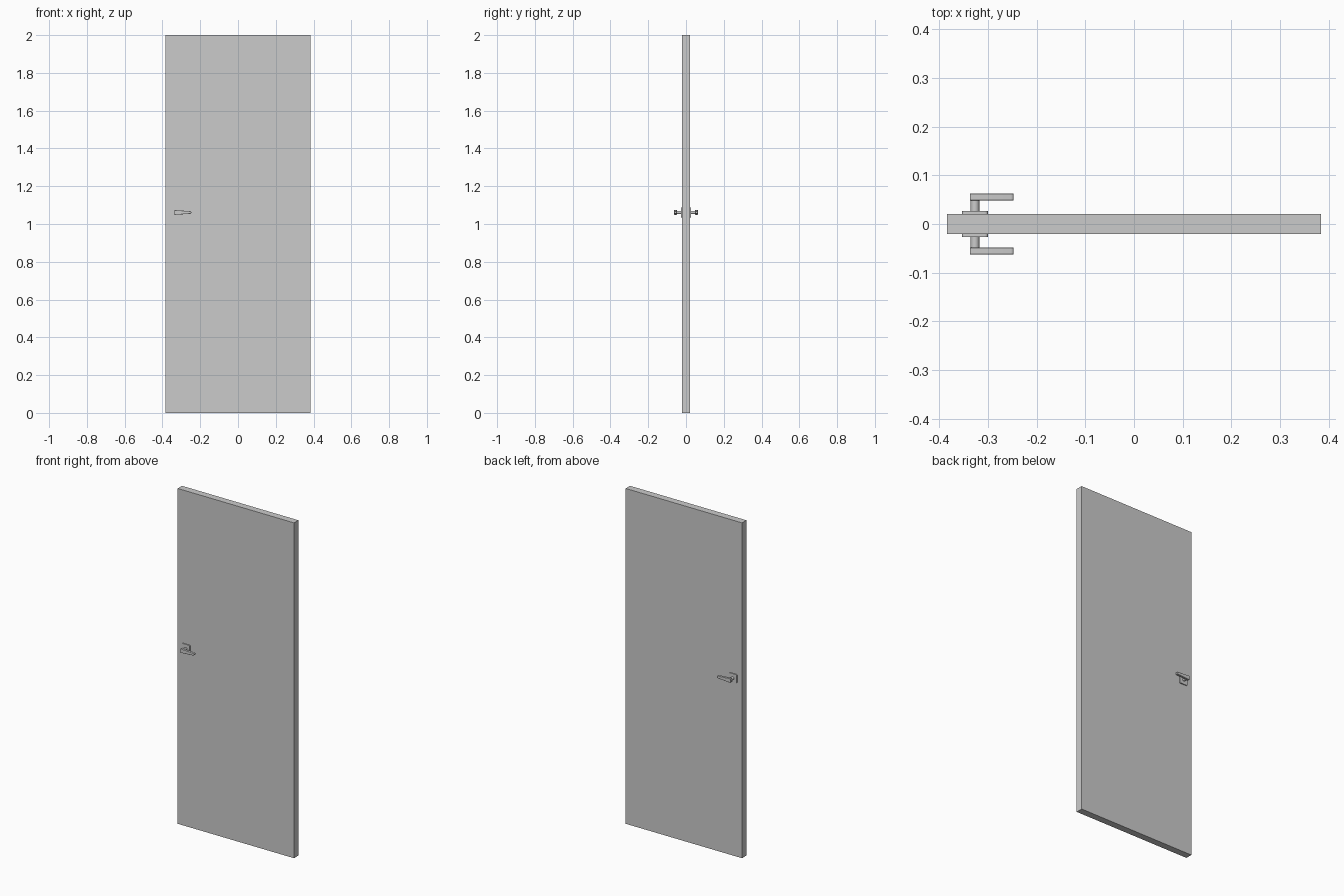
import bpy, bmesh, math
from mathutils import Vector

if "Cube" in bpy.data.objects:
    bpy.data.objects.remove(bpy.data.objects["Cube"])

HX, HZ = -0.3265, 1.061  # handle axis


def prism(name, pts, y0, y1, bevel=0.0):
    """Extrude an x-z outline from y0 to y1."""
    bm = bmesh.new()
    face = bm.faces.new([bm.verts.new((x, y0, z)) for x, z in pts])
    ext = bmesh.ops.extrude_face_region(bm, geom=[face])
    verts = [v for v in ext["geom"] if isinstance(v, bmesh.types.BMVert)]
    bmesh.ops.translate(bm, verts=verts, vec=(0, y1 - y0, 0))
    bmesh.ops.recalc_face_normals(bm, faces=bm.faces)
    me = bpy.data.meshes.new(name)
    bm.to_mesh(me)
    bm.free()
    ob = bpy.data.objects.new(name, me)
    bpy.context.collection.objects.link(ob)
    if bevel:
        m = ob.modifiers.new("bevel", "BEVEL")
        m.width, m.segments = bevel, 2
        m.limit_method, m.angle_limit = "ANGLE", math.radians(40)
    return ob


def rounded(corners, steps=5):
    """Round (x, z, radius) corners given counter-clockwise."""
    out = []
    n = len(corners)
    for i, (x, z, r) in enumerate(corners):
        p = Vector((x, z))
        a = p + (Vector(corners[i - 1][:2]) - p).normalized() * r
        b = p + (Vector(corners[(i + 1) % n][:2]) - p).normalized() * r
        for k in range(steps + 1):
            t = k / steps
            q = a * (1 - t) ** 2 + p * 2 * t * (1 - t) + b * t ** 2
            out.append((q.x, q.y))
    return out


def smooth(ob):
    bpy.ops.object.select_all(action="DESELECT")
    bpy.context.view_layer.objects.active = ob
    ob.select_set(True)
    bpy.ops.object.shade_smooth_by_angle(angle=math.radians(35))


# Door slab
prism("door_panel", [(-0.384, 0), (0.384, 0), (0.384, 2), (-0.384, 2)], -0.0205, 0.0205)

# Outlines of the handle parts
s, r = 0.0265, 0.007
plate = rounded([(HX - s, HZ - s, r), (HX + s, HZ - s, r),
                 (HX + s, HZ + s, r), (HX - s, HZ + s, r)])
stem = [(HX + 0.0088 * math.cos(a), HZ + 0.0088 * math.sin(a))
        for a in (2 * math.pi * i / 24 for i in range(24))]
lever = rounded([(-0.337, HZ - 0.0125, 0.003), (-0.247, HZ - 0.0065, 0.006),
                 (-0.247, HZ + 0.0065, 0.006), (-0.337, HZ + 0.0125, 0.003)])

# Same handle on both faces of the door
for side, d in (("front", -1), ("back", 1)):
    smooth(prism(side + "_handle_plate", plate, d * 0.0205, d * 0.0265))
    smooth(prism(side + "_handle_stem", stem, d * 0.0265, d * 0.05))
    smooth(prism(side + "_handle_lever", lever, d * 0.0485, d * 0.0626, 0.0012))
